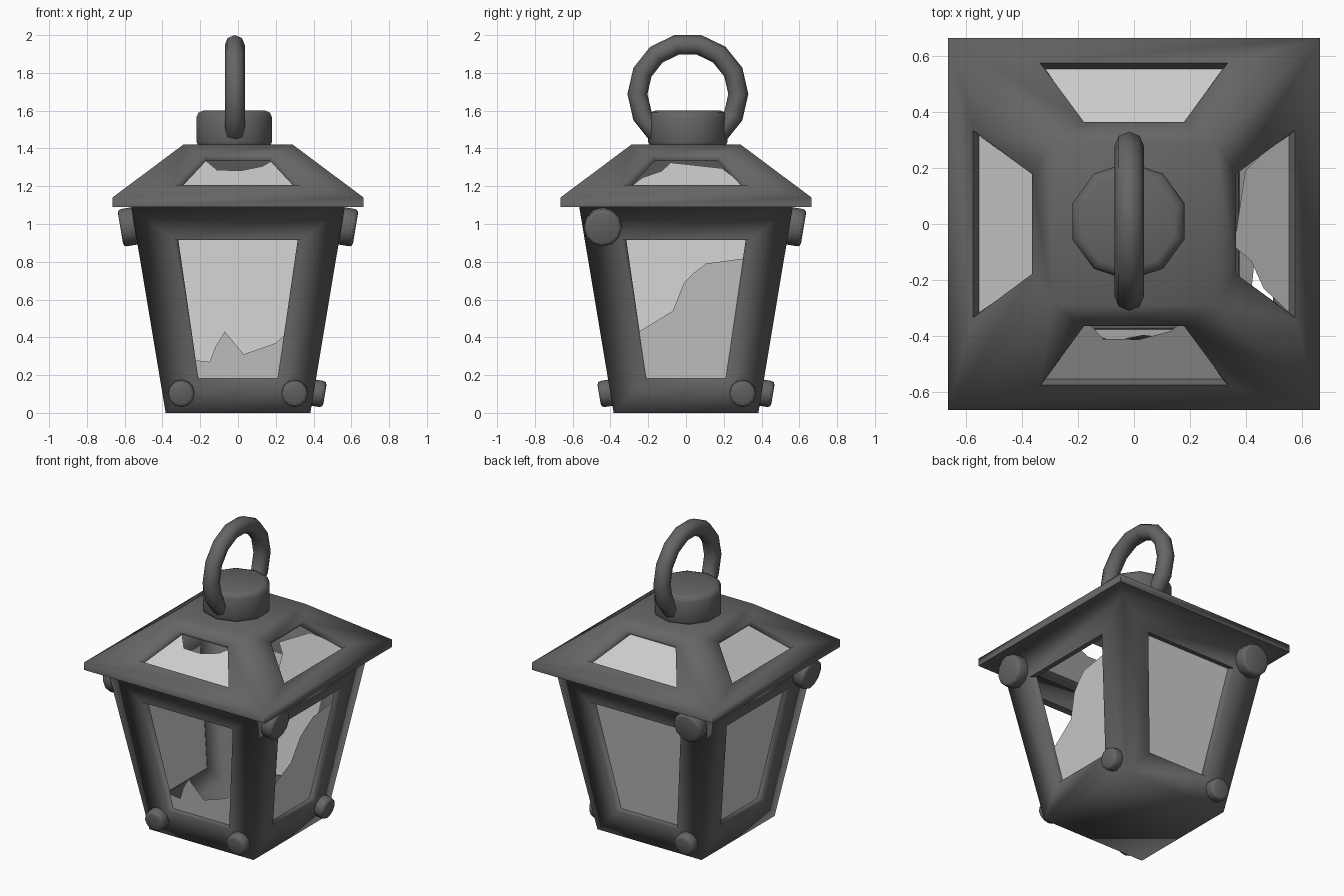
import bpy, bmesh, math
from mathutils import Matrix, Vector

if "Cube" in bpy.data.objects:
    bpy.data.objects.remove(bpy.data.objects["Cube"])

T = 0.04  # frame wall thickness
BODY = (0.0, 0.383, 1.09, 0.565)   # z0, half width, z1, half width
ROOF = (1.14, 0.665, 1.42, 0.29)
BODY_WIN = (0.175, 0.223, 0.915, 0.337)
ROOF_WIN = (1.207, 0.335, 1.365, 0.178)


def material(name, v):
    m = bpy.data.materials.new(name)
    m.diffuse_color = (v, v, v, 1)
    m.use_nodes = True
    m.node_tree.nodes["Principled BSDF"].inputs["Base Color"].default_value = m.diffuse_color
    return m


IRON = material("dark_iron", 0.13)
GLASS = material("pale_glass", 0.75)


def half(p, z, depth=0.0):
    """Half width of a sloped wall at height z, at a depth below its surface."""
    z0, d0, z1, d1 = p
    cos = (z1 - z0) / math.hypot(z1 - z0, d1 - d0)
    return d0 + (d1 - d0) * (z - z0) / (z1 - z0) - depth / cos


def normal(p):
    z0, d0, z1, d1 = p
    return Vector((0, -(z1 - z0), -(d1 - d0))).normalized()


def turn(k):
    return Matrix.Rotation(k * math.pi / 2, 4, 'Z')


def finish(ob, mat, angle):
    ob.data.materials.append(mat)
    bpy.ops.object.select_all(action='DESELECT')
    ob.select_set(True)
    bpy.context.view_layer.objects.active = ob
    bpy.ops.object.shade_smooth_by_angle(angle=math.radians(angle))


def mesh_object(name, bm, mat, angle=30):
    me = bpy.data.meshes.new(name)
    bm.to_mesh(me)
    bm.free()
    ob = bpy.data.objects.new(name, me)
    bpy.context.collection.objects.link(ob)
    finish(ob, mat, angle)
    return ob


def face(bm, pts, mat=Matrix()):
    bm.faces.new([bm.verts.new(mat @ Vector(p)) for p in pts])


def trapezoid(z0, w0, z1, w1, d0, d1):
    return [Vector(c) for c in ((-w0, -d0, z0), (w0, -d0, z0), (w1, -d1, z1), (-w1, -d1, z1))]


def wall(bm, p, win, iz0, iz1, m):
    """One sloped wall with a window opening, outer skin, reveal and inner skin."""
    z0, d0, z1, d1 = p
    a0, a1 = half(p, iz0, T), half(p, iz1, T)
    wz0, w0, wz1, w1 = win
    outer = trapezoid(z0, d0, z1, d1, d0, d1)
    hole = trapezoid(wz0, w0, wz1, w1, half(p, wz0), half(p, wz1))
    hole_in = [v - normal(p) * T for v in hole]
    for v in hole_in:
        v.x *= 0.94
    inner = trapezoid(iz0, a0, iz1, a1, a0, a1)
    loops = [outer, hole, hole_in, inner]
    for a, b in zip(loops, loops[1:]):
        for i in range(4):
            j = (i + 1) % 4
            face(bm, (a[i], a[j], b[j], b[i]), m)


# Frame: tapered body and hipped roof in one hollow shell
bm = bmesh.new()
bands = [
    (1.09, 0.565, 1.09, 0.665), (1.09, 0.665, 1.14, 0.665),
    (1.09, half(BODY, 1.09, T), 1.14, half(ROOF, 1.14, T)),
]
for k in range(4):
    wall(bm, BODY, BODY_WIN, 0.05, 1.09, turn(k))
    wall(bm, ROOF, ROOF_WIN, 1.14, 1.38, turn(k))
    for z0, d0, z1, d1 in bands:
        face(bm, trapezoid(z0, d0, z1, d1, d0, d1), turn(k))
for z, d in ((0, half(BODY, 0)), (1.42, 0.29),
             (0.05, half(BODY, 0.05, T)), (1.38, half(ROOF, 1.38, T))):
    face(bm, [(-d, -d, z), (d, -d, z), (d, d, z), (-d, d, z)])
bmesh.ops.remove_doubles(bm, verts=bm.verts, dist=0.0005)
bmesh.ops.recalc_face_normals(bm, faces=bm.faces)
mesh_object("lantern_frame", bm, IRON, 89)


# Glass panes: outline in (sideways, height), set near the inner side of the wall
def pane(name, p, outline, k):
    bm = bmesh.new()
    face(bm, [(u, -half(p, z, T - 0.004), z) for u, z in outline], turn(k))
    bmesh.ops.triangulate(bm, faces=bm.faces)
    mesh_object(name, bm, GLASS)


whole = [(-0.225, 0.16), (0.225, 0.16), (0.34, 0.92), (-0.34, 0.92)]
roof_whole = [(-0.335, 1.165), (0.335, 1.165), (0.18, 1.34), (-0.18, 1.34)]
for k, side in ((2, "back"), (3, "left")):
    pane(side + "_glass", BODY, whole, k)
    pane(side + "_roof_glass", ROOF, roof_whole, k)

# Broken panes on the front and right
pane("front_broken_glass", BODY, whole[:2] + [
    (0.265, 0.43), (0.20, 0.37), (0.03, 0.31), (-0.07, 0.43),
    (-0.12, 0.35), (-0.15, 0.27), (-0.24, 0.28)], 0)
pane("right_broken_glass", BODY, whole[:2] + [
    (0.325, 0.82), (0.105, 0.79), (0.04, 0.74), (-0.01, 0.69),
    (-0.07, 0.54), (-0.265, 0.42)], 1)
pane("front_broken_roof_glass", ROOF, roof_whole[:2] + [
    (0.18, 1.335), (0.13, 1.306), (0.02, 1.284), (-0.06, 1.255),
    (-0.11, 1.285), (-0.17, 1.335)], 0)
pane("right_broken_roof_glass", ROOF, roof_whole[:2] + [
    (0.27, 1.235), (0.19, 1.295), (0.10, 1.246), (0.0, 1.272), (-0.08, 1.325),
    (-0.13, 1.28), (-0.23, 1.246), (-0.32, 1.175)], 1)


def stud(name, r, depth, sides, bevel, m):
    """Short round-edged cylinder rising from the origin of m."""
    bm = bmesh.new()
    bmesh.ops.create_cone(bm, cap_ends=True, segments=sides, radius1=r, radius2=r,
                          depth=depth + 0.02,
                          matrix=m @ Matrix.Translation((0, 0, depth / 2 - 0.01)))
    rims = [e for e in bm.edges if any(len(f.verts) > 4 for f in e.link_faces)]
    bmesh.ops.bevel(bm, geom=rims, offset=bevel, segments=2, profile=0.5, affect='EDGES')
    mesh_object(name, bm, IRON, 60)


# Bolts: wall index, sideways offset, height, radius, protrusion
bolts = [
    (1, -0.44, 0.99, 0.1, 0.075), (3, 0.44, 0.99, 0.1, 0.075), (2, 0.44, 0.99, 0.1, 0.075),
    (0, -0.3, 0.107, 0.07, 0.06), (0, 0.3, 0.107, 0.07, 0.06),
    (1, 0.3, 0.107, 0.07, 0.06), (2, 0.3, 0.107, 0.07, 0.06),
]
aim = normal(BODY).to_track_quat('Z', 'X').to_matrix().to_4x4()
for i, (k, u, z, r, depth) in enumerate(bolts):
    m = turn(k) @ Matrix.Translation((u, -half(BODY, z), z)) @ aim
    stud(f"bolt_{i + 1}", r, depth, 12, 0.018, m)

# Cap on the roof
stud("roof_cap", 0.21, 0.18, 10, 0.035, Matrix.Translation((-0.02, 0.01, 1.42)))

# Hanging ring
bpy.ops.mesh.primitive_torus_add(
    location=(-0.017, 0.01, 1.688), rotation=(math.pi / 2, 0, math.pi / 2),
    major_segments=14, minor_segments=8, major_radius=0.267, minor_radius=0.053)
ring = bpy.context.object
ring.name = "hanging_ring"
finish(ring, IRON, 60)
